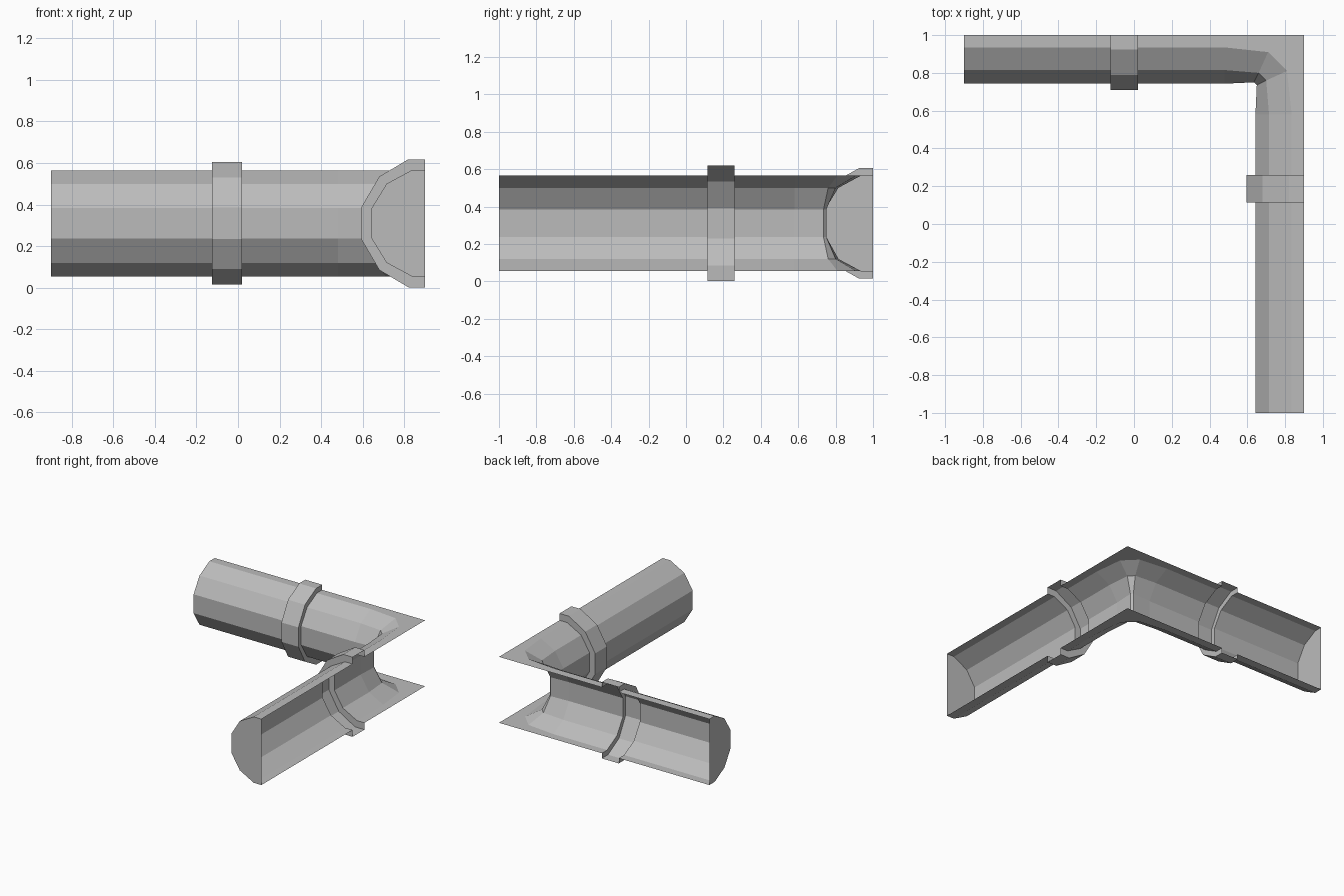
import bpy
import bmesh

cube = bpy.data.objects.get("Cube")
if cube:
    bpy.data.objects.remove(cube, do_unlink=True)

# Wall planes and pipe axis height
WALL_X, WALL_Y, MID_Z = 0.9, 1.0, 0.31

grey = bpy.data.materials.new("plain_grey")
grey.use_nodes = True
COLOUR = (0.5, 0.5, 0.5, 1)
grey.diffuse_color = COLOUR
grey.node_tree.nodes["Principled BSDF"].inputs["Base Color"].default_value = COLOUR

# Half profiles: (distance from wall, height above the axis)
PIPE = [(0, .255), (.065, .255), (.185, .19), (.257, .073)]
BACK_COLLAR = [(0, .295), (.075, .295), (.21, .22), (.29, .075)]
SIDE_COLLAR = [(0, .308), (.08, .308), (.22, .225), (.305, .08)]


def full(half):
    """Mirror a half profile, running from the bottom to the top."""
    return [(d, -h) for d, h in half] + [(d, h) for d, h in reversed(half)]


def back_ring(x, half):
    return [(x, WALL_Y - d, MID_Z + h) for d, h in full(half)]


def side_ring(y, half):
    return [(WALL_X - d, y, MID_Z + h) for d, h in full(half)]


def bend_ring(plan):
    """Ring of the elbow: plan points share the pipe's heights."""
    pts = [(x, y, MID_Z - h) for (x, y), (d, h) in zip(plan, PIPE)]
    return pts + [(x, y, 2 * MID_Z - z) for x, y, z in reversed(pts)]


def loft(name, rings, cap_start=False, cap_end=False):
    """Skin open rings into a thin shell."""
    bm = bmesh.new()
    rows = [[bm.verts.new(p) for p in ring] for ring in rings]
    if cap_start:
        bm.faces.new(rows[0])
    if cap_end:
        bm.faces.new(rows[-1][::-1])
    for a, b in zip(rows, rows[1:]):
        for i in range(len(a) - 1):
            bm.faces.new((a[i], b[i], b[i + 1], a[i + 1]))
    bmesh.ops.remove_doubles(bm, verts=bm.verts, dist=0.0005)
    mesh = bpy.data.meshes.new(name)
    bm.to_mesh(mesh)
    bm.free()
    mesh.materials.append(grey)
    obj = bpy.data.objects.new(name, mesh)
    bpy.context.collection.objects.link(obj)
    return obj


def collar(name, ring, start, end, half):
    """Raised band, hollow inside, with a step at each edge."""
    loft(name, [ring(start, PIPE), ring(start, half), ring(end, half), ring(end, PIPE)])


# Arm along the back wall
loft("back_pipe_outer", [back_ring(-.9, PIPE), back_ring(-.125, PIPE)], cap_start=True)
collar("back_collar", back_ring, -.125, .02, BACK_COLLAR)
loft("back_pipe_inner", [back_ring(.02, PIPE), back_ring(.48, PIPE)])

# Chamfered elbow whose flanges reach the wall corner
bend_a = [(WALL_X, WALL_Y), (.71, .91), (.66, .80), (.635, .75)]
bend_b = [(WALL_X + y - WALL_Y, WALL_Y + x - WALL_X) for x, y in bend_a]
loft("elbow", [back_ring(.48, PIPE), bend_ring(bend_a), bend_ring(bend_b), side_ring(.58, PIPE)])

# Arm along the side wall
loft("side_pipe_inner", [side_ring(.58, PIPE), side_ring(.26, PIPE)])
collar("side_collar", side_ring, .26, .115, SIDE_COLLAR)
loft("side_pipe_outer", [side_ring(.115, PIPE), side_ring(-1, PIPE)], cap_end=True)
